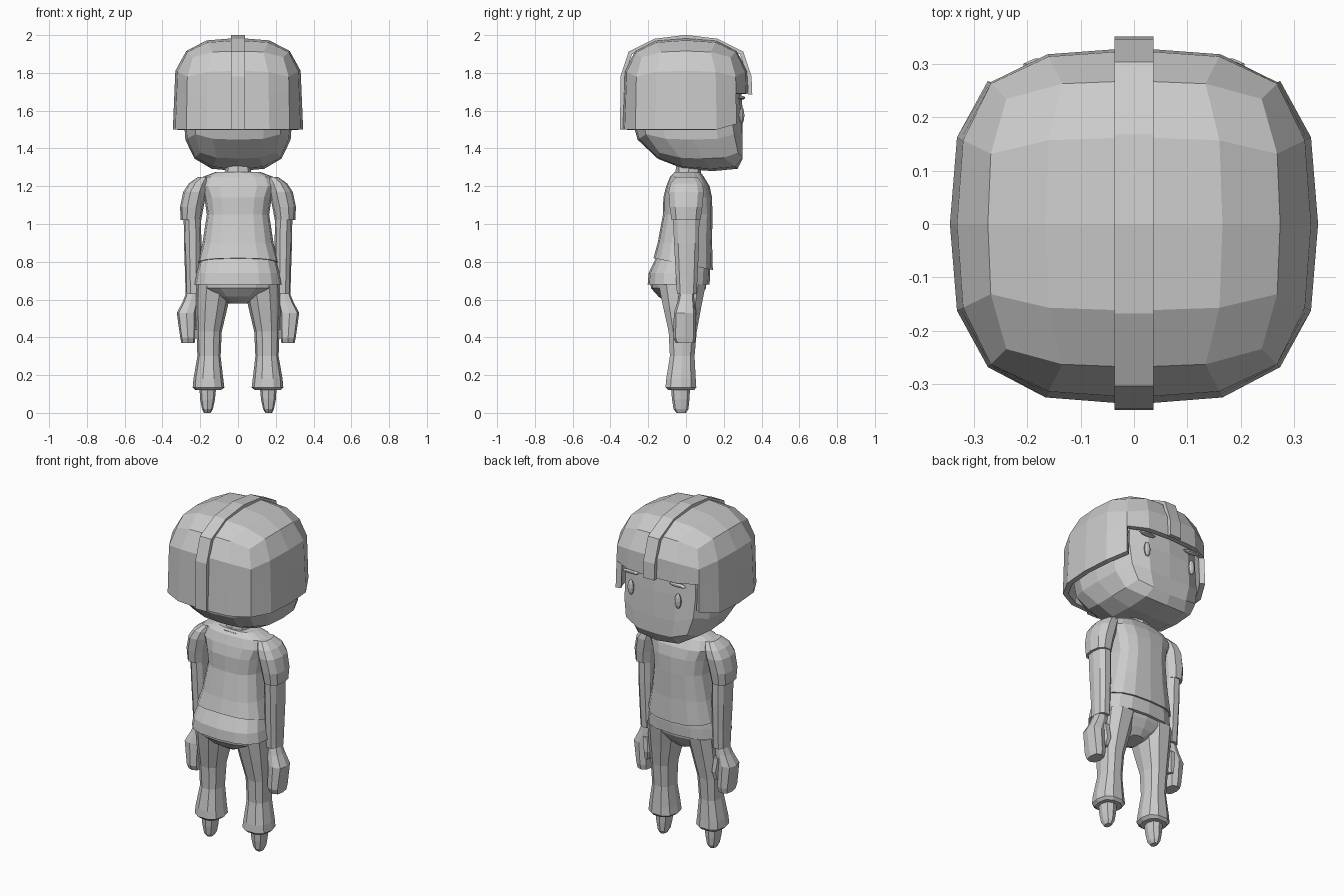
import bpy, bmesh
from math import cos, sin, tau, copysign

cube = bpy.data.objects.get("Cube")
if cube:
    bpy.data.objects.remove(cube)

grey = bpy.data.materials.new("plain_grey")
grey.use_nodes = True
grey.diffuse_color = (0.6, 0.6, 0.6, 1)
grey.node_tree.nodes["Principled BSDF"].inputs["Base Color"].default_value = (0.6, 0.6, 0.6, 1)


def finish(name, bm, mirror=False, thickness=0, offset=-1):
    bmesh.ops.recalc_face_normals(bm, faces=bm.faces)
    mesh = bpy.data.meshes.new(name)
    bm.to_mesh(mesh)
    bm.free()
    mesh.materials.append(grey)
    ob = bpy.data.objects.new(name, mesh)
    bpy.context.collection.objects.link(ob)
    if thickness:
        mod = ob.modifiers.new("thickness", "SOLIDIFY")
        mod.thickness, mod.offset = thickness, offset
    if mirror:
        ob.modifiers.new("mirror", "MIRROR")
    return ob


def loft(name, rings, n=12, power=2.4, tilt=0, mirror=False):
    """Stack rounded rings given as (z, x0, x1, y0, y1); tilt slopes the first ring."""
    bm = bmesh.new()
    loops = []
    for i, (z, x0, x1, y0, y1) in enumerate(rings):
        loop = []
        for k in range(n):
            a = tau * k / n
            c, s = cos(a), sin(a)
            u = copysign(abs(c) ** (2 / power), c)
            v = copysign(abs(s) ** (2 / power), s)
            y = (y0 + y1) / 2 + v * (y1 - y0) / 2
            dz = -tilt * y if i == 0 else 0
            loop.append(bm.verts.new(((x0 + x1) / 2 + u * (x1 - x0) / 2, y, z + dz)))
        loops.append(loop)
    for a, b in zip(loops, loops[1:]):
        for k in range(n):
            j = (k + 1) % n
            bm.faces.new((a[k], a[j], b[j], b[k]))
    bm.faces.new(loops[0])
    bm.faces.new(loops[-1])
    return finish(name, bm, mirror)


def rounded_cube(center, radii, power=3):
    """Subdivided cube swollen into a boxy ball."""
    bm = bmesh.new()
    bmesh.ops.create_cube(bm, size=2)
    bmesh.ops.subdivide_edges(bm, edges=bm.edges, cuts=3, use_grid_fill=True)
    for v in bm.verts:
        r = sum(abs(c) ** power for c in v.co) ** (1 / power)
        for i in range(3):
            v.co[i] = center[i] + radii[i] * v.co[i] / r
    return bm


# Head: flat face, chin pushed forward
bm = rounded_cube((0, 0, 1.6), (0.29, 0.3, 0.32))
for v in bm.verts:
    t = max(0, (1.6 - v.co.z) / 0.32)
    v.co.y = min(0.3, v.co.y + 0.14 * t * t)
finish("head", bm)

# Helmet: upper half of a boxy ball with straight sides and a face opening
MID = 1.65
bm = rounded_cube((0, 0, MID), (0.345, 0.338, 0.335))
low = [v for v in bm.verts if v.co.z < MID - 0.01]
bmesh.ops.delete(bm, geom=low, context="VERTS")
for v in bm.verts:
    if v.co.z < MID + 0.01:
        corner = v.co.y > 0.25 and abs(v.co.x) > 0.25
        v.co.z = 1.53 if corner else 1.5
bmesh.ops.bisect_plane(bm, geom=bm.verts[:] + bm.edges[:] + bm.faces[:],
                       plane_co=(0, 0, 1.69), plane_no=(0, 0, 1))
front = [f for f in bm.faces
         if f.calc_center_median().z < 1.69 and f.calc_center_median().y > 0.27]
bmesh.ops.delete(bm, geom=front, context="FACES")
finish("helmet", bm, thickness=0.03)

# Raised band over the middle of the helmet
band = [(-0.338, 1.5), (-0.336, 1.78), (-0.295, 1.905), (-0.165, 1.97), (0, 1.99),
        (0.165, 1.97), (0.295, 1.905), (0.336, 1.78), (0.34, 1.685)]
bm = bmesh.new()
rows = [[bm.verts.new((x, y, z)) for x in (-0.037, 0.037)] for y, z in band]
for a, b in zip(rows, rows[1:]):
    bm.faces.new((a[0], a[1], b[1], b[0]))
finish("helmet_band", bm, thickness=0.022, offset=0)


# Eyes and brows
def blob(name, center, size):
    bm = bmesh.new()
    bmesh.ops.create_uvsphere(bm, u_segments=10, v_segments=6, radius=1)
    for v in bm.verts:
        for i in range(3):
            v.co[i] = center[i] + size[i] * v.co[i]
    finish(name, bm, mirror=True)


blob("eye", (0.155, 0.295, 1.575), (0.02, 0.014, 0.045))
blob("brow", (0.155, 0.295, 1.668), (0.055, 0.018, 0.01))

# Neck and collar
loft("neck", [(1.22, -0.075, 0.075, -0.06, 0.08), (1.34, -0.065, 0.065, -0.05, 0.08)], n=8)
loft("collar", [(1.23, -0.13, 0.13, -0.085, 0.1), (1.265, -0.1, 0.1, -0.075, 0.09)], n=10)

# Jacket with a sloping hem
loft("jacket", [
    (0.785, -0.215, 0.215, -0.172, 0.142),
    (0.9, -0.188, 0.188, -0.15, 0.138),
    (1.05, -0.165, 0.165, -0.122, 0.14),
    (1.14, -0.178, 0.178, -0.12, 0.138),
    (1.2, -0.205, 0.205, -0.105, 0.125),
    (1.25, -0.185, 0.185, -0.085, 0.095),
    (1.275, -0.12, 0.12, -0.06, 0.075)], n=16, power=2.7, tilt=0.2)

# Shirt tail showing below the jacket
loft("shirt_tail", [
    (0.68, -0.232, 0.232, -0.203, 0.125),
    (0.74, -0.222, 0.222, -0.198, 0.128),
    (0.84, -0.195, 0.195, -0.15, 0.125)], n=16, power=2.7)

# Trousers
loft("hips", [
    (0.58, -0.05, 0.05, -0.09, 0.05),
    (0.615, -0.13, 0.13, -0.145, 0.08),
    (0.66, -0.21, 0.21, -0.185, 0.105),
    (0.7, -0.22, 0.22, -0.19, 0.11)], n=16)
loft("trouser_leg", [
    (0.12, 0.09, 0.225, -0.095, 0.045),
    (0.135, 0.072, 0.24, -0.112, 0.058),
    (0.18, 0.078, 0.236, -0.108, 0.055),
    (0.3, 0.092, 0.215, -0.088, 0.048),
    (0.43, 0.086, 0.22, -0.095, 0.06),
    (0.56, 0.055, 0.226, -0.125, 0.085),
    (0.68, 0.03, 0.226, -0.15, 0.11)], n=10, mirror=True)

# Feet
loft("foot", [
    (0, 0.145, 0.18, -0.05, 0.0),
    (0.02, 0.133, 0.19, -0.066, 0.013),
    (0.07, 0.122, 0.2, -0.074, 0.018),
    (0.14, 0.115, 0.205, -0.08, 0.022)], n=8, mirror=True)

# Sleeves
loft("short_sleeve", [
    (1.02, 0.195, 0.303, -0.08, 0.08),
    (1.09, 0.182, 0.307, -0.09, 0.09),
    (1.17, 0.165, 0.29, -0.096, 0.098),
    (1.215, 0.155, 0.26, -0.085, 0.09),
    (1.25, 0.15, 0.21, -0.055, 0.06)], n=10, mirror=True)
loft("arm", [
    (0.63, 0.193, 0.278, -0.05, 0.058),
    (0.72, 0.194, 0.28, -0.056, 0.064),
    (0.9, 0.194, 0.286, -0.066, 0.072),
    (1.06, 0.196, 0.288, -0.074, 0.074)], n=10, mirror=True)

# Hands
loft("hand", [
    (0.37, 0.23, 0.3, -0.055, 0.045),
    (0.4, 0.225, 0.306, -0.068, 0.052),
    (0.53, 0.222, 0.324, -0.064, 0.052),
    (0.59, 0.21, 0.292, -0.045, 0.045),
    (0.65, 0.207, 0.268, -0.032, 0.04)], n=8, power=3, mirror=True)
loft("thumb", [
    (0.44, 0.215, 0.245, 0.015, 0.05),
    (0.49, 0.2, 0.245, 0.01, 0.062),
    (0.57, 0.208, 0.255, 0.01, 0.055)], n=6, mirror=True)
